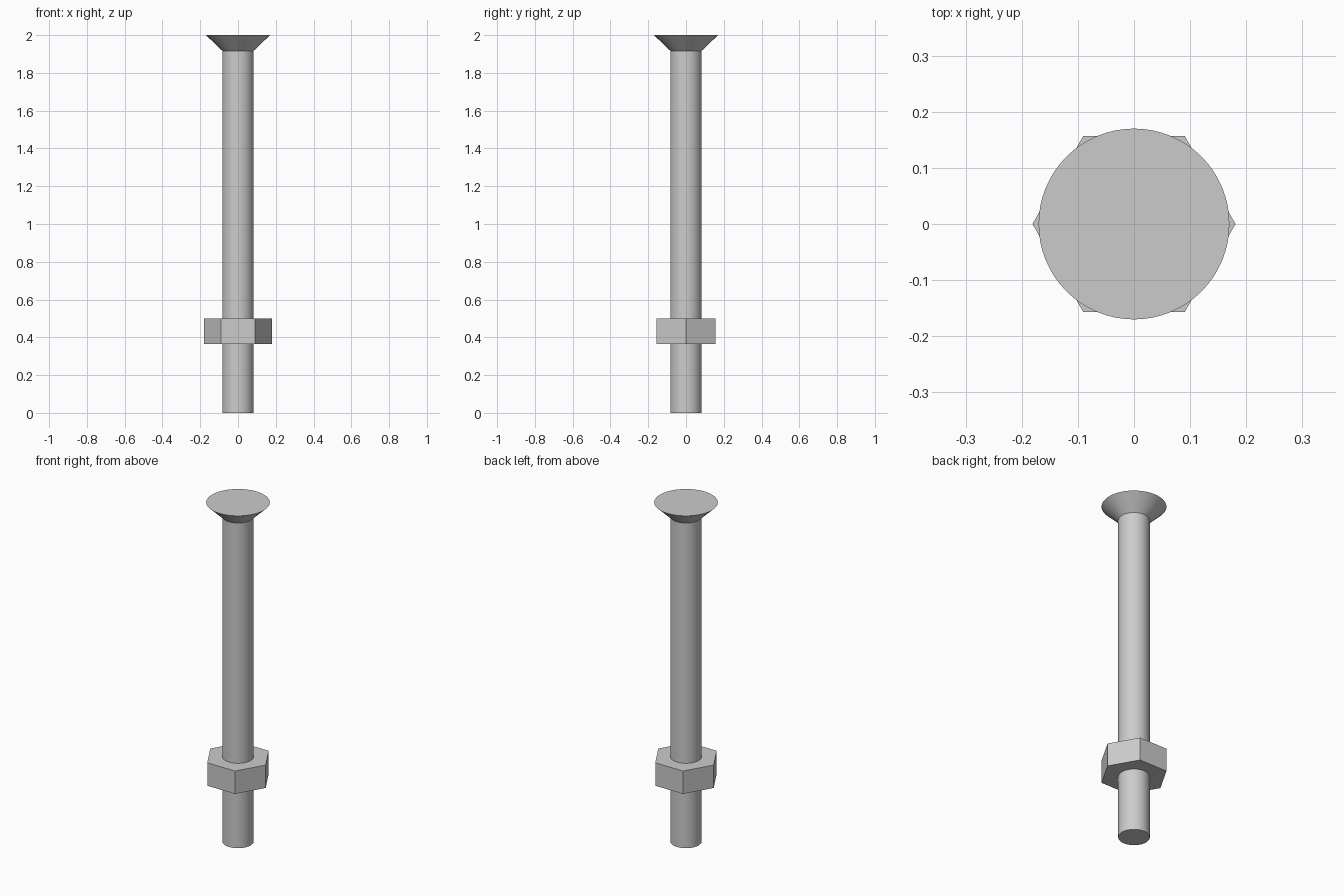
import bpy
import bmesh
from math import cos, sin, tau

cube = bpy.data.objects.get("Cube")
if cube:
    bpy.data.objects.remove(cube)

SEGMENTS = 64
SHAFT_RADIUS = 0.083

steel = bpy.data.materials.new("grey steel")
steel.use_nodes = True
steel.diffuse_color = (0.6, 0.6, 0.6, 1)
steel.node_tree.nodes["Principled BSDF"].inputs["Base Color"].default_value = (0.6, 0.6, 0.6, 1)


def ring(bm, radius, z, sides):
    """A loop of vertices around the z axis."""
    return [bm.verts.new((radius * cos(tau * i / sides), radius * sin(tau * i / sides), z))
            for i in range(sides)]


def bridge(bm, lower, upper):
    """Quads between two loops of equal length."""
    n = len(lower)
    for i in range(n):
        j = (i + 1) % n
        bm.faces.new((lower[i], lower[j], upper[j], upper[i]))


def finish(bm, name):
    bmesh.ops.recalc_face_normals(bm, faces=bm.faces)
    mesh = bpy.data.meshes.new(name)
    bm.to_mesh(mesh)
    bm.free()
    mesh.materials.append(steel)
    obj = bpy.data.objects.new(name, mesh)
    bpy.context.collection.objects.link(obj)
    bpy.ops.object.select_all(action="DESELECT")
    obj.select_set(True)
    bpy.context.view_layer.objects.active = obj
    bpy.ops.object.shade_smooth_by_angle()
    return obj


# Bolt: plain round shank flaring into a flat countersunk head
bm = bmesh.new()
profile = [(SHAFT_RADIUS, 0), (SHAFT_RADIUS, 1.917), (0.17, 2)]
loops = [ring(bm, r, z, SEGMENTS) for r, z in profile]
for lower, upper in zip(loops, loops[1:]):
    bridge(bm, lower, upper)
bm.faces.new(loops[0])
bm.faces.new(loops[-1])
finish(bm, "countersunk_bolt")

# Nut: hexagonal prism, corners along x, threaded onto the lower shank
bm = bmesh.new()
bottom, top = ring(bm, 0.181, 0.365, 6), ring(bm, 0.181, 0.5, 6)
bridge(bm, bottom, top)
bm.faces.new(bottom)
bm.faces.new(top)
finish(bm, "hex_nut")
